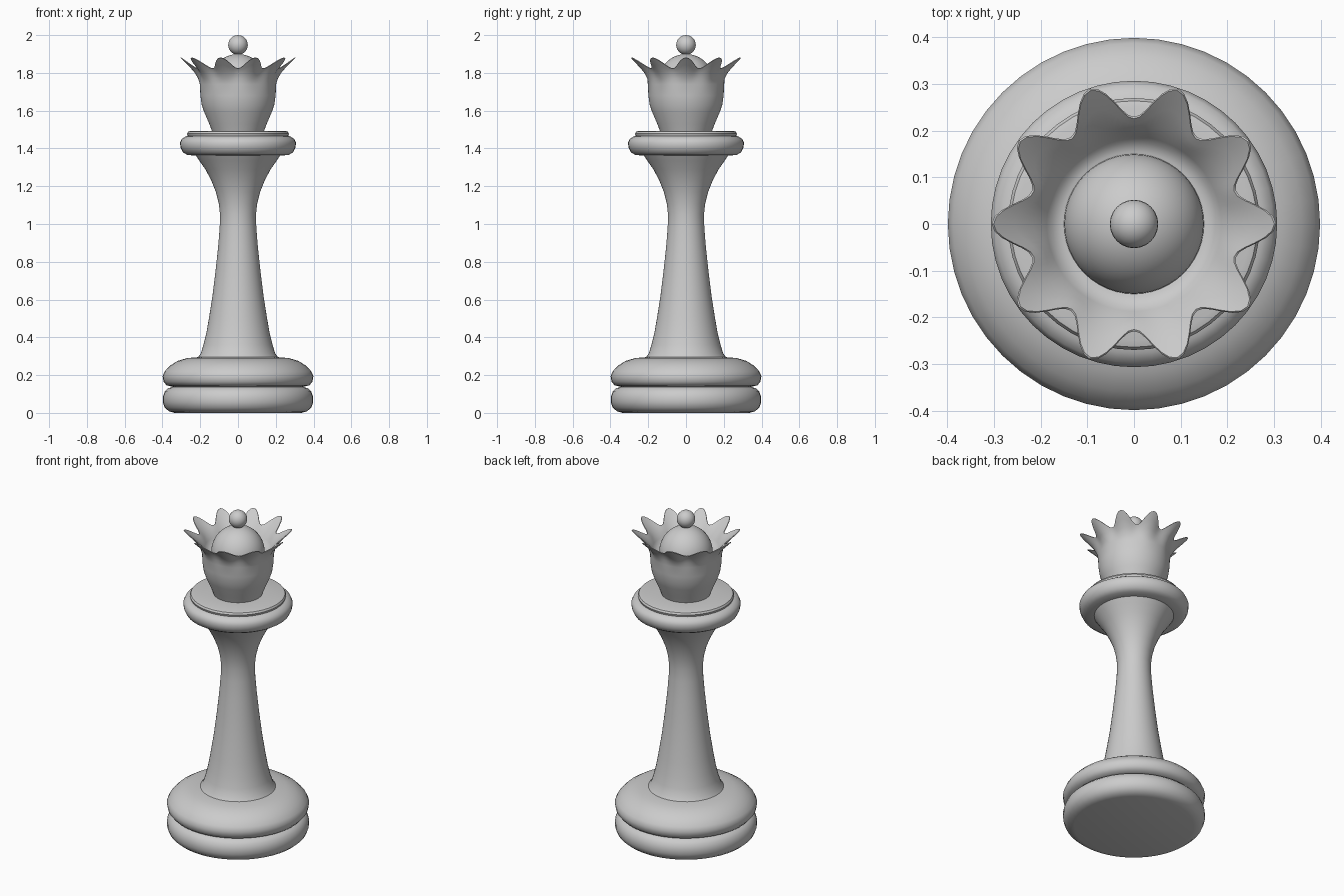
import bpy, bmesh
from math import sin, cos, pi, radians

TIPS = 10


def lathe(name, profile, seg=48, closed=True):
    """Spin (r, z) points round z. Optional 3rd/4th values push the point out/up at each crown tip."""
    bm = bmesh.new()
    rings = []
    for p in profile:
        r, z, dr, dz = (tuple(p) + (0, 0))[:4]
        ring = []
        for i in range(seg):
            a = 2 * pi * i / seg
            w = ((1 + cos(TIPS * a)) / 2) ** 1.1
            rr = r + dr * w
            ring.append(bm.verts.new((rr * cos(a), rr * sin(a), z + dz * w)))
        rings.append(ring)
    for lo, hi in zip(rings, rings[1:]):
        for i in range(seg):
            j = (i + 1) % seg
            bm.faces.new((lo[i], lo[j], hi[j], hi[i]))
    if closed:
        bm.faces.new(rings[0][::-1])
        bm.faces.new(rings[-1])
    bmesh.ops.recalc_face_normals(bm, faces=bm.faces)
    me = bpy.data.meshes.new(name)
    bm.to_mesh(me)
    bm.free()
    ob = bpy.data.objects.new(name, me)
    bpy.context.collection.objects.link(ob)
    smooth(ob)
    return ob


def smooth(ob):
    bpy.ops.object.select_all(action='DESELECT')
    ob.select_set(True)
    bpy.context.view_layer.objects.active = ob
    bpy.ops.object.shade_smooth_by_angle(angle=radians(42))


# Two stacked cushions of the foot
lathe("lower_base", [(0.335, 0), (0.365, 0.008), (0.388, 0.028), (0.398, 0.055), (0.398, 0.085),
                     (0.388, 0.112), (0.37, 0.13), (0.345, 0.138)])
lathe("upper_base", [(0.345, 0.138), (0.378, 0.146), (0.394, 0.165), (0.399, 0.195), (0.388, 0.22),
                     (0.36, 0.25), (0.32, 0.275), (0.27, 0.29), (0.20, 0.296)])

# Waisted stem flaring into the collar
lathe("stem", [(0.215, 0.29), (0.197, 0.315), (0.183, 0.36), (0.168, 0.42), (0.154, 0.5),
               (0.135, 0.62), (0.119, 0.75), (0.105, 0.88), (0.097, 0.98), (0.095, 1.05),
               (0.102, 1.11), (0.117, 1.17), (0.141, 1.23), (0.173, 1.29), (0.205, 1.335),
               (0.225, 1.365)])

# Collar with a small raised step
lathe("collar", [(0.215, 1.362), (0.268, 1.365), (0.292, 1.38), (0.304, 1.405), (0.307, 1.43),
                 (0.298, 1.45), (0.278, 1.463), (0.266, 1.466), (0.27, 1.478), (0.264, 1.489),
                 (0.25, 1.493), (0.12, 1.493)])

# Hollow crown cup with flared points
lathe("crown", [(0.135, 1.485), (0.152, 1.53), (0.178, 1.59), (0.192, 1.63), (0.199, 1.68),
                (0.202, 1.74), (0.205, 1.77, 0.006, 0), (0.213, 1.795, 0.02, 0.012),
                (0.222, 1.812, 0.045, 0.03), (0.23, 1.823, 0.075, 0.057),
                (0.226, 1.825, 0.075, 0.057), (0.214, 1.812, 0.042, 0.032),
                (0.2, 1.795, 0.016, 0.012), (0.187, 1.772), (0.175, 1.755), (0.155, 1.745)],
      seg=120)

# Dome inside the crown
lathe("dome", [(0.15 * cos(t * pi / 24), 1.745 + 0.155 * sin(t * pi / 24)) for t in range(12)]
      + [(0.004, 1.9)])

# Ball finial
bpy.ops.mesh.primitive_uv_sphere_add(segments=24, ring_count=14, radius=0.052, location=(0, 0, 1.948))
ball = bpy.context.object
ball.name = "ball_finial"
smooth(ball)
